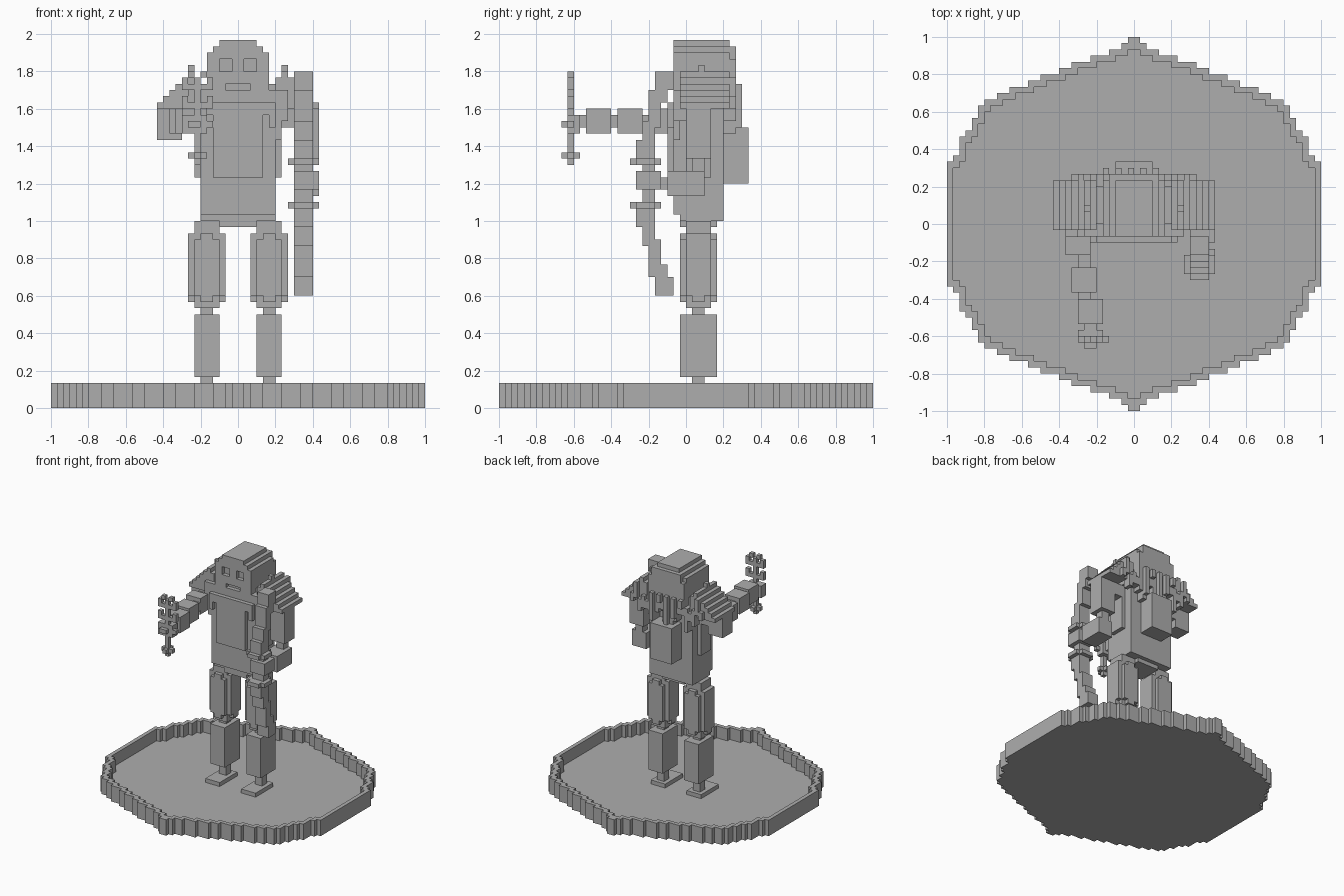
import bpy, bmesh, math, random

if "Cube" in bpy.data.objects:
    bpy.data.objects.remove(bpy.data.objects["Cube"], do_unlink=True)

V = 1 / 30  # block unit: all sizes below count blocks
random.seed(4)
grey = bpy.data.materials.new("stone_grey")
grey.use_nodes = True
grey.diffuse_color = (0.42, 0.42, 0.42, 1)
grey.node_tree.nodes["Principled BSDF"].inputs["Base Color"].default_value = (0.42, 0.42, 0.42, 1)


def finish(name, bm):
    mesh = bpy.data.meshes.new(name)
    bm.to_mesh(mesh)
    bm.free()
    mesh.materials.append(grey)
    obj = bpy.data.objects.new(name, mesh)
    bpy.context.collection.objects.link(obj)
    return obj


def blocks(name, boxes, flip=False):
    """One object from boxes given as (x0, x1, y0, y1, z0, z1)."""
    bm = bmesh.new()
    for x0, x1, y0, y1, z0, z1 in boxes:
        if flip:
            x0, x1 = -x1, -x0
        for v in bmesh.ops.create_cube(bm, size=1)["verts"]:
            v.co.x = (x0 if v.co.x < 0 else x1) * V
            v.co.y = (y0 if v.co.y < 0 else y1) * V
            v.co.z = (z0 if v.co.z < 0 else z1) * V
    return finish(name, bm)


def pair(name, boxes):
    blocks("left_" + name, boxes)
    blocks("right_" + name, boxes, True)


def skin(name, cells):
    """Outer surface of a set of unit cells."""
    bm = bmesh.new()
    for c in cells:
        for axis in range(3):
            for side in (0, 1):
                n = list(c)
                n[axis] += 2 * side - 1
                if tuple(n) in cells:
                    continue
                ring = []
                for a, b in ((0, 0), (1, 0), (1, 1), (0, 1)):
                    p = list(c)
                    p[axis] += side
                    p[(axis + 1) % 3] += a
                    p[(axis + 2) % 3] += b
                    ring.append(bm.verts.new([k * V for k in p]))
                bm.faces.new(ring if side else ring[::-1])
    bmesh.ops.remove_doubles(bm, verts=bm.verts, dist=V / 10)
    bmesh.ops.dissolve_limit(bm, angle_limit=0.02, verts=bm.verts, edges=bm.edges)
    finish(name, bm)


# Round dish base with a raised one-block rim
outline = [(0, 30), (9, 30), (15, 27), (20, 24), (24, 15), (28, 4), (30, 0)]  # (row, half width)


def half_width(row):
    for (r0, w0), (r1, w1) in zip(outline, outline[1:]):
        if row <= r1:
            return round(w0 + (w1 - w0) * (row - r0) / (r1 - r0))
    return 0


def inside(i, j):
    row = max(j + 1, -j)
    width = max(1, half_width(row)) if row <= 30 else 0
    return max(i + 1, -i) <= width


cells = set()
for i in range(-30, 30):
    for j in range(-30, 30):
        if inside(i, j):
            rim = not all(inside(i + a, j + b) for a in (-1, 0, 1) for b in (-1, 0, 1))
            cells.update((i, j, k) for k in range(4 if rim else 1))
skin("dish_base", cells)

# Legs
pair("foot", [(3, 7, -3, 4, 1, 2)])
pair("ankle", [(4, 6, 1, 3, 2, 5)])
pair("shin", [(3, 7, -1, 5, 5, 15)])
pair("knee", [(4, 6, 1, 3, 15, 16), (3, 7, 0, 4, 16, 17)])
pair("thigh", [(3, 7, 0, 4, 17, 30), (2, 8, 1, 3, 17, 28), (4, 6, -1, 5, 17, 28),
               (3, 7, -1, 5, 18, 27), (2, 8, 0, 4, 18, 28)])

# Torso
blocks("pelvis", [(-3, 3, -1, 5, 29, 31), (-6, 6, -1, 6, 30, 32)])
blocks("torso", [(-6, 6, -2, 6, 31, 49)])
blocks("chest_plate", [(-4, 4, -3, -2, 37, 48)])
pair("flank", [(6, 7, 0, 4, 37, 45)])
blocks("backpack", [(-3, 3, 6, 10, 36, 45)])

# Head with stepped crown and sunken eyes and mouth
head = [(-5, 5, -1, 8, 48, 56), (-4, 4, -1, 8, 56, 58), (-5, 5, -1, 7, 56, 57), (-3, 3, -2, 7, 58, 59)]
face = set((i, -2, k) for i in range(-5, 5) for k in range(49, 58))
for i, _, k in list(face):
    eye = 54 <= k < 56 and i in (-3, -2, 1, 2)
    mouth = k == 51 and -2 <= i < 2
    corner = k == 57 and i in (-5, 4)
    if eye or mouth or corner:
        face.discard((i, -2, k))
blocks("head", head)
skin("face", face)

# Collar and ragged locks hanging round the shoulders and back
blocks("collar", [(-6, 6, -3, 7, 48, 49), (-7, 7, -2, 7, 49, 50)])
locks = []
for i in range(-8, 8):
    drop = random.choice((43, 45, 46, 48))
    locks.append((i, i + 1, 6, 8, drop + 1, 50 - abs(i) % 2))
    if i % 2 and -5 <= i < 5:
        locks.append((i, i + 1, 8, 9, drop + 2, 52))
blocks("back_locks", locks)
pair("front_lock", [(5, 6, -3, -2, 45, 49), (6, 7, -2, -1, 43, 49), (4, 5, -3, -2, 47, 49),
                    (7, 8, -2, 0, 46, 50), (5, 7, -2, 6, 50, 51)])

# Stepped shoulder guards, one slice per block of width
guard = [(i, i + 1, -1, 7, max(48, 56 - i), 61 - i) for i in range(7, 13)]
guard += [(6, 7, -1, 7, 48, 53), (5, 6, 0, 6, 49, 52)]
pair("shoulder_guard", guard)
pair("guard_spike", [(7, 8, 2, 3, 54, 55), (8, 9, 7, 8, 49, 53), (9, 10, 7, 8, 48, 50), (7, 8, -2, -1, 48, 51)])
pair("shoulder_joint", [(6, 9, 1, 4, 45, 48)])

# Left arm bent forward
blocks("left_upper_arm", [(9, 13, 0, 4, 40, 48)])
blocks("left_elbow", [(10, 12, 1, 3, 38, 40)])
blocks("left_forearm", [(9, 13, -3, 3, 34, 38)])
blocks("left_hand", [(10, 12, -4, -3, 35, 37), (9, 13, -8, -4, 35, 38)])

# Curved double blade, upper and lower halves mirrored about the grip
half = [(9, 12, -7, -5, 0, 6), (9, 12, -8, -5, 4, 7), (9, 12, -7, -5, 7, 10),
        (9, 12, -6, -4, 9, 13), (9, 12, -6, -3, 13, 15), (9, 12, -5, -2, 15, 18),
        (8, 13, -8, -5, 3, 4), (9, 12, -9, -4, 3, 4)]
blade = []
for x0, x1, y0, y1, z0, z1 in half:
    blade += [(x0, x1, y0, y1, 36 + z0, 36 + z1), (x0, x1, y0, y1, 36 - z1, 36 - z0)]
blocks("double_blade", blade)

# Right arm stretched forward
blocks("right_upper_arm", [(-13, -9, 0, 4, 43, 48)])
blocks("right_elbow", [(-11, -9, -2, 1, 44, 47), (-11, -7, -5, -2, 44, 48), (-9, -7, -7, -5, 45, 47)])
blocks("right_forearm", [(-10, -6, -11, -7, 44, 48), (-9, -7, -12, -11, 45, 47), (-9, -5, -16, -12, 44, 48)])
blocks("right_hand", [(-8, -6, -17, -16, 45, 47), (-9, -5, -19, -17, 44, 47), (-9, -4, -19, -18, 45, 46),
                      (-8, -6, -20, -19, 45, 46)])

# Branching wand
wand = [(-7, -6, -19, -18, 39, 53), (-8, -5, -19, -18, 40, 41), (-7, -6, -20, -17, 40, 41)]
for z in (48, 51):
    wand += [(-9, -4, -19, -18, z, z + 1), (-9, -8, -19, -18, z + 1, z + 2), (-5, -4, -19, -18, z + 1, z + 2)]
wand += [(-8, -7, -19, -18, 53, 54), (-6, -5, -19, -18, 53, 54)]
blocks("branching_wand", wand)
